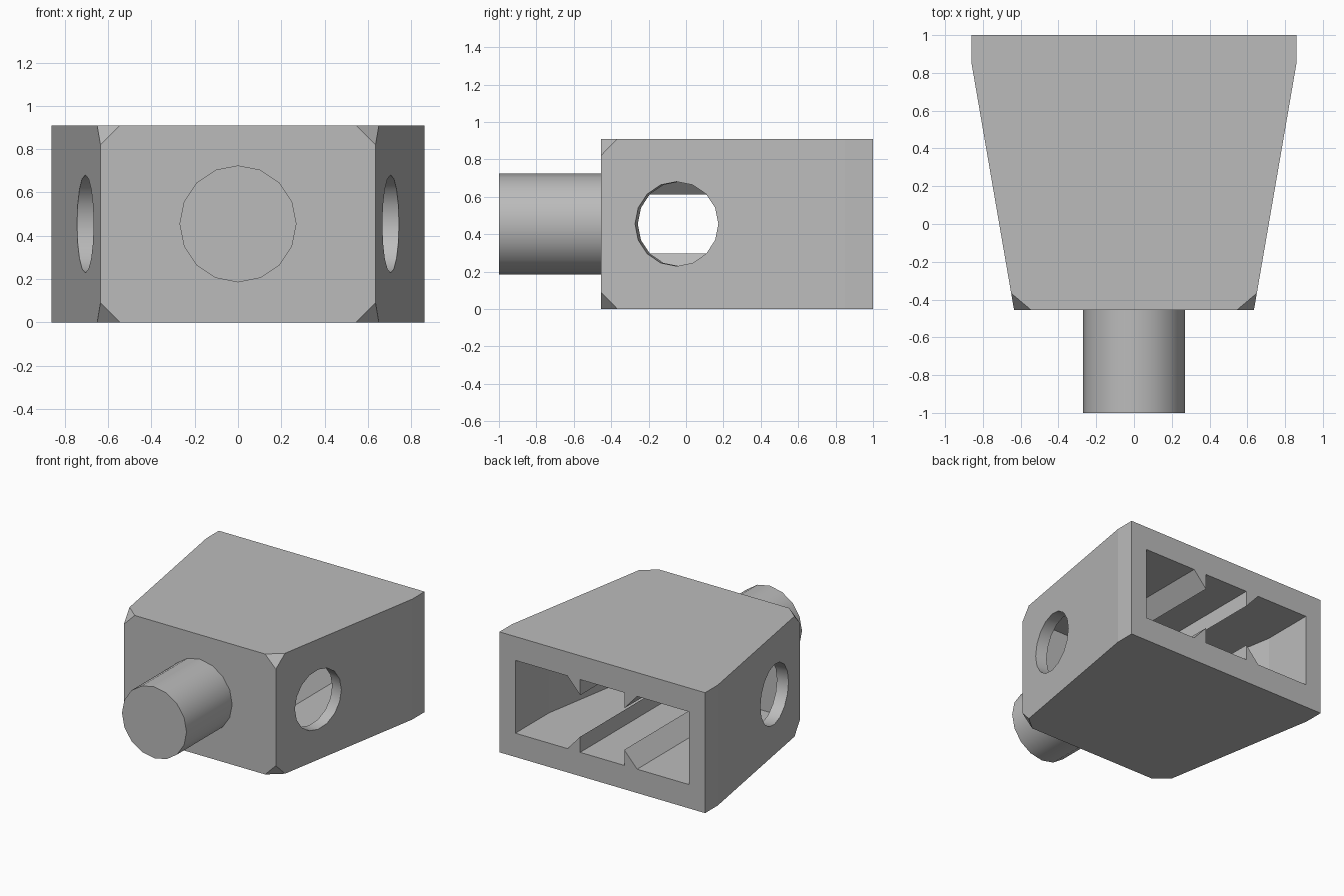
import bpy, bmesh, math
from mathutils import Matrix, Vector

cube = bpy.data.objects.get("Cube")
if cube:
    bpy.data.objects.remove(cube, do_unlink=True)

grey = bpy.data.materials.new("light_grey")
grey.use_nodes = True
grey.diffuse_color = (0.5, 0.5, 0.5, 1)
grey.node_tree.nodes["Principled BSDF"].inputs["Base Color"].default_value = (0.5, 0.5, 0.5, 1)

MID_Z = 0.455


def make_object(name, bm):
    bmesh.ops.recalc_face_normals(bm, faces=bm.faces)
    mesh = bpy.data.meshes.new(name)
    bm.to_mesh(mesh)
    bm.free()
    mesh.materials.append(grey)
    ob = bpy.data.objects.new(name, mesh)
    bpy.context.collection.objects.link(ob)
    return ob


def prism(points, extrusion):
    bm = bmesh.new()
    face = bm.faces.new([bm.verts.new(p) for p in points])
    top = bmesh.ops.extrude_face_region(bm, geom=[face])
    verts = [v for v in top["geom"] if isinstance(v, bmesh.types.BMVert)]
    bmesh.ops.translate(bm, verts=verts, vec=extrusion)
    return bm


def plan(half, z):
    # Mirror the left half of a plan outline
    return [(x, y, z) for x, y in half] + [(-x, y, z) for x, y in reversed(half)]


def cylinder(radius, depth, matrix):
    bm = bmesh.new()
    bmesh.ops.create_cone(bm, cap_ends=True, segments=16, radius1=radius,
                          radius2=radius, depth=depth, matrix=matrix)
    return bm


def activate(ob):
    bpy.ops.object.select_all(action="DESELECT")
    ob.select_set(True)
    bpy.context.view_layer.objects.active = ob


def cut(target, cutter):
    cutter.hide_render = True
    mod = target.modifiers.new("cut", "BOOLEAN")
    mod.operation = "DIFFERENCE"
    mod.solver = "EXACT"
    mod.object = cutter
    activate(target)
    bpy.ops.object.modifier_apply(modifier=mod.name)
    bpy.data.objects.remove(cutter, do_unlink=True)


# Tapered housing with the four front corners clipped
bm = prism(plan([(0.635, -0.455), (0.86, 0.85), (0.86, 1)], 0), Vector((0, 0, 0.91)))
corners = [v for v in bm.verts if v.co.y < -0.4]
bmesh.ops.bevel(bm, geom=corners, offset=0.09, segments=1, affect="VERTICES")
body = make_object("housing", bm)

# Rear cavity, with four wedge rails left standing along its floor and ceiling
cavity = make_object("cavity_cutter", prism(
    plan([(0.577, -0.275), (0.726, 0.6), (0.726, 1.1)], 0.18), Vector((0, 0, 0.55))))
for sx in (1, -1):
    for sz in (1, -1):
        wedge = [(0.184, -0.157), (0.184, -0.355), (0.364, -0.355)]
        pts = [(sx * x, -0.5, MID_Z + sz * z) for x, z in wedge]
        cut(cavity, make_object("rail_cutter", prism(pts, Vector((0, 1.8, 0)))))
cut(body, cavity)

# Round side holes, square to the sloping walls
for s in (1, -1):
    normal = Vector((s * 1.305, -0.225, 0)).normalized()
    across = Vector((0, 0, 1)).cross(normal)
    turn = Matrix((across, Vector((0, 0, 1)), normal)).transposed().to_4x4()
    place = Matrix.Translation((s * 0.705, -0.05, MID_Z)) @ turn
    cut(body, make_object("hole_cutter", cylinder(0.226, 0.4, place)))

# Front peg
peg = make_object("front_peg", cylinder(
    0.27, 0.545, Matrix.Translation((0, -0.7275, MID_Z)) @ Matrix.Rotation(math.pi / 2, 4, "X")))

for ob in (body, peg):
    activate(ob)
    bpy.ops.object.shade_smooth_by_angle(angle=math.radians(30))

# Keep the large housing faces flat
for p in body.data.polygons:
    if p.area > 0.05:
        p.use_smooth = False
